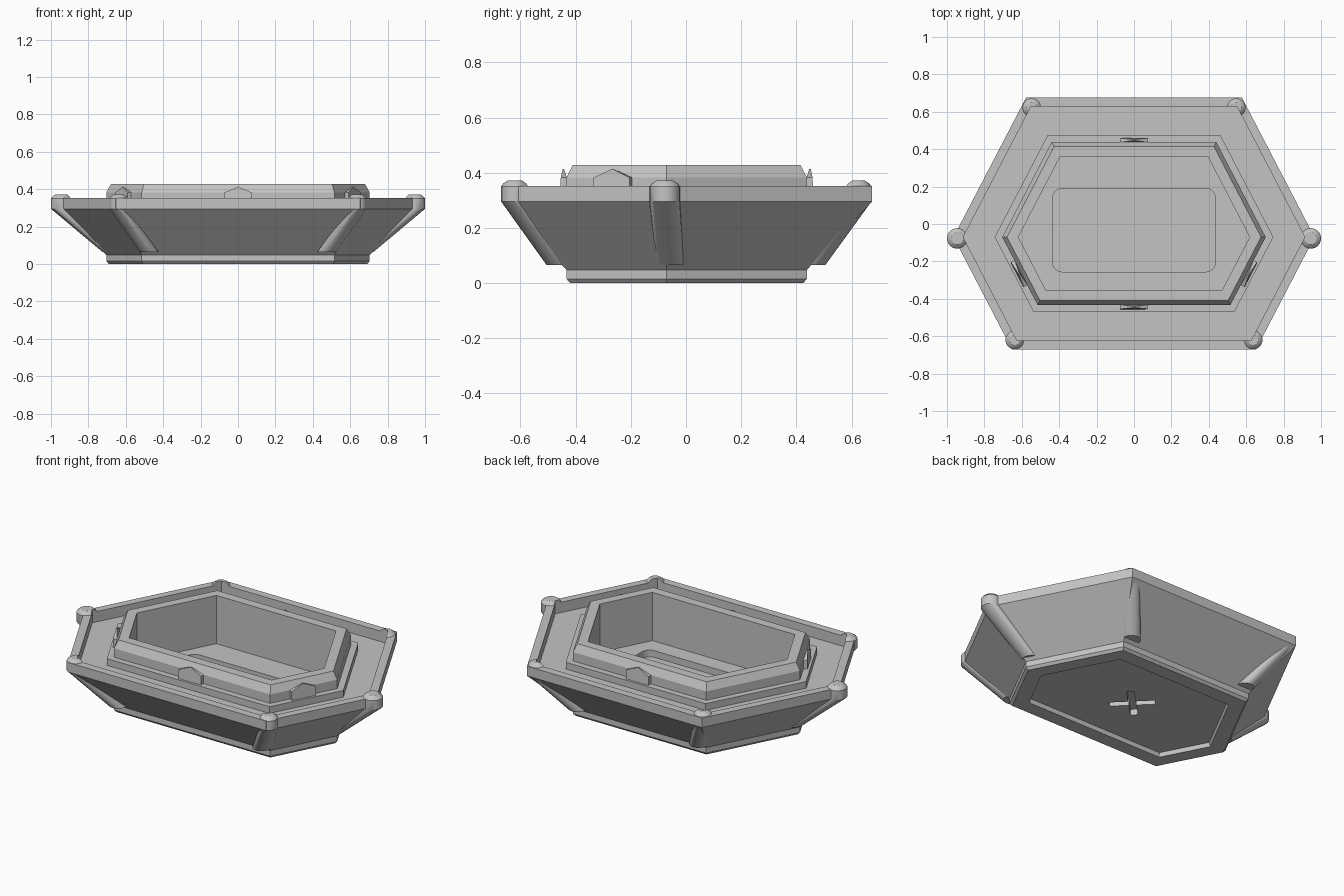
import bpy, bmesh, math
from mathutils import Vector, Matrix

cube = bpy.data.objects.get("Cube")
if cube:
    bpy.data.objects.remove(cube, do_unlink=True)

grey = bpy.data.materials.new("stone grey")
grey.use_nodes = True
grey.diffuse_color = (0.55, 0.55, 0.55, 1)
grey.node_tree.nodes["Principled BSDF"].inputs["Base Color"].default_value = (0.55, 0.55, 0.55, 1)

SLOPE, SIDE_X, SIDE_Y = 0.52, 0.965, -0.07


def hexagon(inset, z):
    """Six-sided outline, moved inward by a near-even distance."""
    x = SIDE_X - inset * 1.1
    back, front = 0.675 - inset, -0.67 + inset
    bx, fx = x - SLOPE * (back - SIDE_Y), x - SLOPE * (SIDE_Y - front)
    outline = [(fx, front), (x, SIDE_Y), (bx, back), (-bx, back), (-x, SIDE_Y), (-fx, front)]
    return [Vector((px, py, z)) for px, py in outline]


def circle(cx, cy, r, z, n=24):
    return [Vector((cx + r * math.cos(math.tau * i / n), cy + r * math.sin(math.tau * i / n), z))
            for i in range(n)]


def finish(name, bm):
    bmesh.ops.recalc_face_normals(bm, faces=bm.faces)
    mesh = bpy.data.meshes.new(name)
    bm.to_mesh(mesh)
    bm.free()
    ob = bpy.data.objects.new(name, mesh)
    bpy.context.collection.objects.link(ob)
    mesh.materials.append(grey)
    return ob


def loft(name, rings):
    """Skin a stack of outlines and cap both ends."""
    bm = bmesh.new()
    loops = [[bm.verts.new(p) for p in ring] for ring in rings]
    for a, b in zip(loops, loops[1:]):
        for i in range(len(a)):
            j = (i + 1) % len(a)
            bm.faces.new((a[i], a[j], b[j], b[i]))
    bm.faces.new(loops[0])
    bm.faces.new(loops[-1])
    return finish(name, bm)


def box(name, centre, size, turn=0, round_corners=0):
    bm = bmesh.new()
    bmesh.ops.create_cube(bm, size=1, matrix=Matrix.Translation(centre)
                          @ Matrix.Rotation(turn, 4, "Z") @ Matrix.Diagonal((*size, 1)))
    if round_corners:
        upright = [e for e in bm.edges if abs(e.verts[0].co.z - e.verts[1].co.z) > 0.01]
        bmesh.ops.bevel(bm, geom=upright, offset=round_corners, segments=6,
                        profile=0.5, affect="EDGES")
    return finish(name, bm)


def cut(target, cutter):
    cutter.hide_render = True
    mod = target.modifiers.new("cut", "BOOLEAN")
    mod.operation, mod.solver, mod.object = "DIFFERENCE", "EXACT", cutter
    bpy.context.view_layer.objects.active = target
    bpy.ops.object.modifier_apply(modifier=mod.name)
    bpy.data.objects.remove(cutter, do_unlink=True)


# Basin: one profile from the underside panel, round the rim, to the inner floor
profile = [
    (0.34, 0.025), (0.335, 0.0),                   # sunken underside panel
    (0.25, 0.0), (0.237, 0.015), (0.237, 0.048),   # foot
    (0.0, 0.295), (0.0, 0.352),                    # flared hull and outer rim
    (0.047, 0.352), (0.047, 0.29),                 # rim to deck
    (0.2, 0.29), (0.2, 0.33),                      # ledge
    (0.237, 0.33), (0.237, 0.383), (0.26, 0.428),  # raised wall with chamfer
    (0.315, 0.428), (0.315, 0.14),                 # cavity
]
basin = loft("basin", [hexagon(d, z) for d, z in profile])

# Rounded recess in the cavity floor
cut(basin, box("floor_recess_cutter", (0, -0.033, 0.15), (0.87, 0.445, 0.1), 0, 0.05))

# Crossed slots in the underside
cut(basin, box("slot_cutter", (0, -0.015, 0.03), (0.25, 0.04, 0.06), math.pi / 4))
cut(basin, box("slot_cutter", (0, -0.015, 0.03), (0.25, 0.04, 0.0602), -math.pi / 4))

# Corner struts with knobs on top, trimmed flush with the inside of the rim
posts = [("front", (0.475, -0.455), (0.637, -0.62), 0.05),
         ("side", (0.675, -0.057), (0.945, -0.077), 0.055),
         ("back", (0.40, 0.455), (0.547, 0.622), 0.05)]
struts = []
for side, label in ((1, "left"), (-1, "right")):
    for name, (fx, fy), (x, y), r in posts:
        rings = [circle(side * fx, fy, 0.05, 0.065)]
        for shrink, z in ((0, 0.295), (0, 0.35), (0.008, 0.361), (0.023, 0.371)):
            rings.append(circle(side * x, y, r - shrink, z))
        strut = loft(f"{name}_{label}_strut", rings)
        cut(strut, loft("rim_cutter", [hexagon(0.047, 0.288), hexagon(0.047, 0.5)]))
        struts.append(strut)


# Pointed clasps on the ledge, both faces closing towards the tip
def clasp(name, x, y, turn):
    outline = [(-0.074, 0.325, 0, 0.024), (0.074, 0.325, 0, 0.024), (0.074, 0.382, 0, 0.022),
               (0, 0.414, 0.01, 0.015), (-0.074, 0.382, 0, 0.022)]
    place = Matrix.Translation((x, y, 0)) @ Matrix.Rotation(turn, 4, "Z")
    loft(name, [[place @ Vector((px, -inner, pz)) for px, pz, inner, _ in outline],
                [place @ Vector((px, -outer, pz)) for px, pz, _, outer in outline]])


lean = math.atan2(1, SLOPE)
clasp("front_clasp", 0, -0.432, 0)
clasp("back_clasp", 0, 0.437, math.pi)
clasp("left_clasp", 0.604, -0.26, lean)
clasp("right_clasp", -0.604, -0.26, -lean)

# Smooth the round struts, keeping their edges crisp
bpy.ops.object.select_all(action="DESELECT")
for ob in struts:
    ob.select_set(True)
bpy.context.view_layer.objects.active = struts[0]
bpy.ops.object.shade_smooth_by_angle(angle=math.radians(30))
